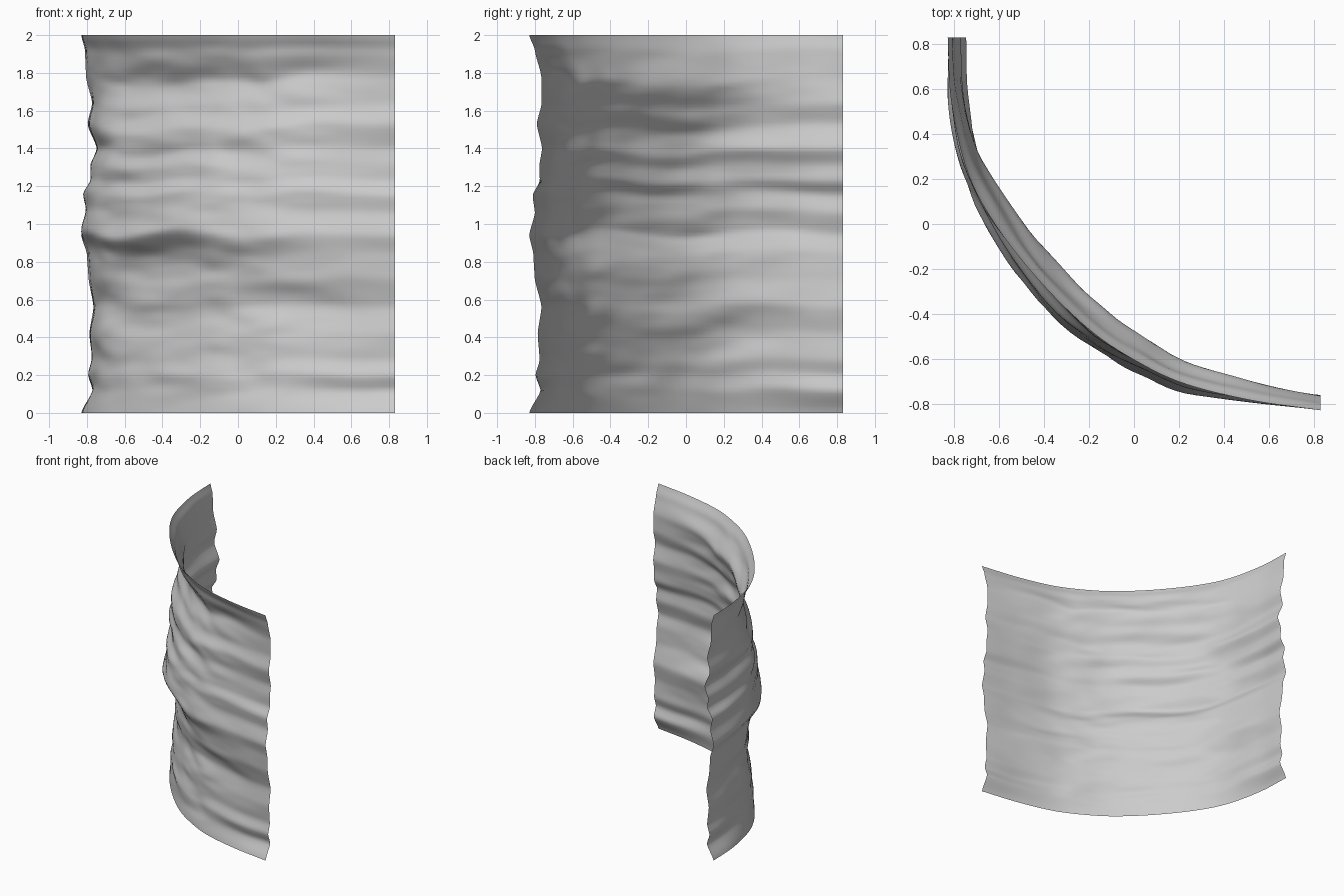
import bpy, bmesh, math
from mathutils import Vector, noise

if "Cube" in bpy.data.objects:
    bpy.data.objects.remove(bpy.data.objects["Cube"])

# Plan curve of the wall, followed along its top edge
PATH = [(-.83, .83), (-.815, .55), (-.745, .24), (-.62, .0), (-.42, -.255),
        (-.2, -.47), (0, -.605), (.22, -.71), (.52, -.785), (.83, -.83)]

# Height, then outward relief at left end, mid left, mid right, right end
RELIEF = [
    (0, 0, 0, 0, 0), (.12, -.06, -.02, -.015, -.06), (.2, -.037, -.01, .0, -.033),
    (.28, -.058, -.02, -.02, -.055), (.42, -.043, -.03, -.045, -.045),
    (.56, -.065, -.055, -.07, -.065), (.72, -.038, -.05, -.01, -.028),
    (.84, -.03, -.04, .01, -.022), (.94, 0, .045, .05, 0),
    (1.06, -.03, .025, .03, -.03), (1.15, -.012, .025, .03, -.018),
    (1.23, -.056, -.005, .0, -.056), (1.31, -.05, .0, .0, -.054),
    (1.4, -.082, -.035, -.035, -.068), (1.53, -.033, -.02, -.025, -.04),
    (1.64, -.058, -.06, -.06, -.066), (1.78, -.025, -.11, -.115, -.064),
    (1.92, -.02, -.045, -.045, -.03), (2, 0, 0, 0, 0)]
STATIONS = [0, .36, .68, 1]
NU, NZ = 56, 100


def spline(pts, t):
    # Catmull-Rom through evenly spaced points
    s = t * (len(pts) - 1)
    i = min(int(s), len(pts) - 2)
    f = s - i
    b, c = pts[i], pts[i + 1]
    a = pts[i - 1] if i else 2 * b - c
    d = pts[i + 2] if i + 2 < len(pts) else 2 * c - b
    return .5 * (2 * b + (c - a) * f + (2 * a - 5 * b + 4 * c - d) * f ** 2
                 + (3 * b - a - 3 * c + d) * f ** 3)


def lookup(keys, vals, t):
    # half linear, half eased interpolation
    for i in range(len(keys) - 1):
        if t <= keys[i + 1] + 1e-6:
            f = max(0, min(1, (t - keys[i]) / (keys[i + 1] - keys[i])))
            f = .5 * (f + f * f * (3 - 2 * f))
            return vals[i] + (vals[i + 1] - vals[i]) * f
    return vals[-1]


heights = [r[0] for r in RELIEF]
columns = [[r[k] for r in RELIEF] for k in range(1, 5)]
path = [Vector(p) for p in PATH]

# Curved rock wall: open sheet pushed along its plan normals
bm = bmesh.new()
grid = []
for i in range(NU + 1):
    u = i / NU
    p = spline(path, u)
    tan = spline(path, min(1, u + .02)) - spline(path, max(0, u - .02))
    n = Vector((tan.y, -tan.x)).normalized()
    if i == 0:
        n = Vector((-1, 0))
    if i == NU:
        n = Vector((0, -1))
    fade_u = min(1, 5 * u * (1 - u))
    col = []
    for j in range(NZ + 1):
        z = 2 * j / NZ
        # strata drift slightly up and down along the wall
        drift = .07 * fade_u * noise.noise(Vector((u * 4, z * 1.5, 7)))
        zz = max(0, min(2, z + drift * min(1, 4 * z * (2 - z))))
        d = lookup(STATIONS, [lookup(heights, c, zz) for c in columns], u)
        fade = fade_u * min(1, 3 * z * (2 - z))
        d += fade * .028 * noise.noise(Vector((u * 5, z * 6, 2)))
        d += fade * .008 * noise.noise(Vector((u * 12, z * 14, 5)))
        q = p + n * d
        col.append(bm.verts.new((max(-.83, q.x), max(-.83, q.y), z)))
    grid.append(col)
for i in range(NU):
    for j in range(NZ):
        f = bm.faces.new((grid[i][j], grid[i + 1][j],
                          grid[i + 1][j + 1], grid[i][j + 1]))
        f.smooth = True
mesh = bpy.data.meshes.new("rock_wall")
bm.to_mesh(mesh)
bm.free()
wall = bpy.data.objects.new("rock_wall", mesh)
bpy.context.collection.objects.link(wall)
